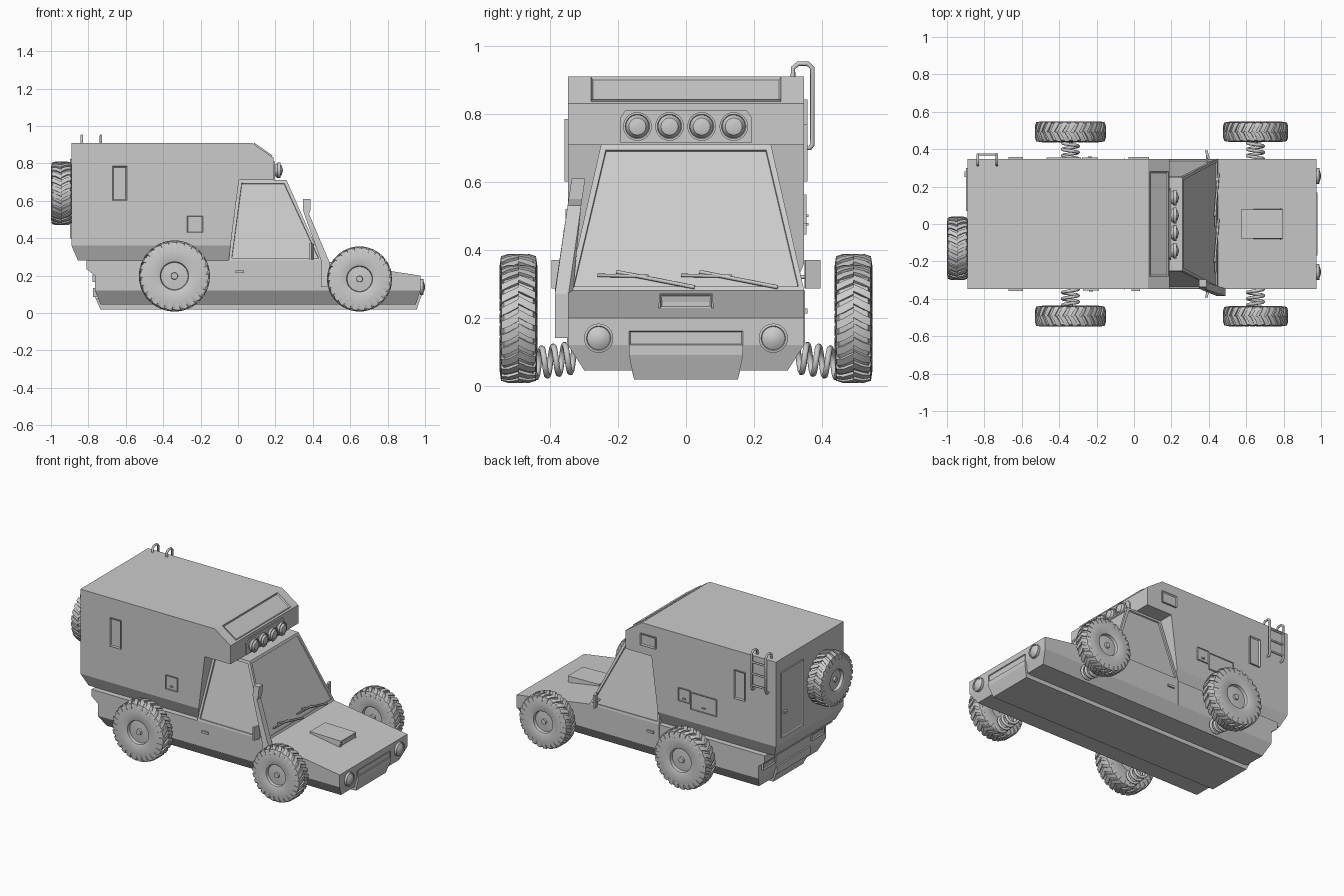
import bpy, bmesh
from math import sin, cos, pi
from mathutils import Matrix, Vector

if "Cube" in bpy.data.objects:
    bpy.data.objects.remove(bpy.data.objects["Cube"])


def finish(name, bm, smooth=None):
    bmesh.ops.recalc_face_normals(bm, faces=bm.faces)
    me = bpy.data.meshes.new(name)
    bm.to_mesh(me)
    bm.free()
    ob = bpy.data.objects.new(name, me)
    bpy.context.collection.objects.link(ob)
    if smooth:
        me.polygons.foreach_set("use_smooth", [True] * len(me.polygons))
        me.set_sharp_from_angle(angle=smooth)
    return ob


def prism(name, prof, y0, y1, crease=None, shape=None):
    """Side profile (x, z) extruded across y; crease=(z, y scale) tapers the sides below z."""
    bm = bmesh.new()
    a, b = ([bm.verts.new((x, y, z)) for x, z in prof] for y in (y0, y1))
    bm.faces.new(a)
    bm.faces.new(b)
    for i in range(len(a)):
        j = (i + 1) % len(a)
        bm.faces.new((a[i], a[j], b[j], b[i]))
    if crease:
        bmesh.ops.bisect_plane(bm, geom=bm.verts[:] + bm.edges[:] + bm.faces[:], dist=1e-4,
                               plane_co=(0, 0, crease[0]), plane_no=(0, 0, 1))
        for v in bm.verts:
            if v.co.z < crease[0] - .005:
                v.co.y *= crease[1]
    if shape:
        for v in bm.verts:
            shape(v.co)
    return finish(name, bm)


def box(name, loc, size, rot=None, face=None, t=.01, d=.006):
    """Box, optionally with one face (direction) inset and recessed."""
    bm = bmesh.new()
    bmesh.ops.create_cube(bm, size=1, matrix=Matrix.Diagonal((*size, 1)))
    if face:
        bm.normal_update()
        f = [f for f in bm.faces if f.normal.dot(Vector(face)) > .9]
        bmesh.ops.inset_region(bm, faces=f, thickness=t, depth=0)
        bmesh.ops.translate(bm, verts=f[0].verts[:], vec=Vector(face) * -d)
    m = Matrix.Translation(loc)
    if rot:
        m = m @ Matrix.Rotation(rot[0], 4, rot[1])
    bm.transform(m)
    return finish(name, bm)


def lathe_into(bm, prof, n):
    """Revolve (radius, height) around local Y."""
    rings = []
    for r, h in prof:
        if r < 1e-6:
            rings.append([bm.verts.new((0, h, 0))] * n)
        else:
            rings.append([bm.verts.new((r * cos(2 * pi * i / n), h, r * sin(2 * pi * i / n))) for i in range(n)])
    for p, q in zip(rings, rings[1:]):
        for i in range(n):
            j = (i + 1) % n
            bm.faces.new(list(dict.fromkeys((p[i], p[j], q[j], q[i]))))


def lamp(name, loc, prof):
    bm = bmesh.new()
    lathe_into(bm, prof, 24)
    bm.transform(Matrix.Translation(loc) @ Matrix.Rotation(-pi / 2, 4, 'Z'))
    finish(name, bm, .6)


def wheel(name, loc, R, w, turn=0, lugs=26):
    bm = bmesh.new()
    half = [(0, .40), (.09, .40), (.10, .30), (.38, .27), (.40, .44), (.46, .48), (.70, .49), (.86, .46), (.95, .40)]
    prof = [(r * R, h * w) for r, h in half]
    lathe_into(bm, prof + [(r, -h) for r, h in reversed(prof)], 40)
    # chevron tread blocks: stations run centre -> shoulder -> sidewall
    step = 2 * pi / lugs
    stations = [(0, .5, .92, 1.0), (.27, .1, .92, 1.0), (.46, -.1, .86, .965), (.50, -.1, .76, .80)]
    for side in (-1, 1):
        for i in range(lugs):
            prev = None
            for h, off, r0, r1 in stations:
                a = (i + off + (.25 if side > 0 else 0)) * step
                ring = [bm.verts.new((r * R * cos(a + s * step * .3), side * h * w, r * R * sin(a + s * step * .3)))
                        for r, s in ((r0, -1), (r1, -1), (r1, 1), (r0, 1))]
                if prev:
                    for k in range(4):
                        bm.faces.new((prev[k], prev[(k + 1) % 4], ring[(k + 1) % 4], ring[k]))
                else:
                    bm.faces.new(ring)
                prev = ring
            bm.faces.new(prev)
    bm.transform(Matrix.Translation(loc) @ Matrix.Rotation(turn, 4, 'Z'))
    finish(name, bm, .5)


def tube(name, pts, r):
    cu = bpy.data.curves.new(name, 'CURVE')
    cu.dimensions = '3D'
    cu.bevel_depth, cu.bevel_resolution, cu.use_fill_caps = r, 2, True
    sp = cu.splines.new('POLY')
    sp.points.add(len(pts) - 1)
    for p, c in zip(sp.points, pts):
        p.co = (*c, 1)
    bpy.context.collection.objects.link(bpy.data.objects.new(name, cu))


W = .348
# lower body and central keel
prism("lower_body", [(-.81, .28), (-.81, .235), (-.765, .20), (-.765, .12), (-.735, .045), (.95, .045),
                     (.975, .12), (.975, .20), (.45, .28)], -W, W, (.12, .86))
prism("keel", [(-.765, .085), (-.735, .018), (.955, .018), (.98, .09), (.98, .12), (.9, .12), (.9, .06), (-.7, .06)],
      -.168, .168, (.09, .91))
box("grille", (.972, 0, .14), (.016, .335, .042), face=(1, 0, 0), t=.006)
box("rear_bumper", (-.765, 0, .11), (.02, .34, .05))

# camper box with overhang above the cab
prism("camper", [(-.89, .91), (.075, .91), (.19, .83), (.19, .71), (.005, .71), (-.04, .36), (-.05, .28),
                 (-.855, .28), (-.89, .36)], -W, W, (.36, .9))
box("roof_window", (.133, 0, .871), (.118, .56, .012), (.607, 'Y'), (0, 0, 1), .01, .008)

# cab with recessed windscreen and side windows
bm = bmesh.new()
vs = [bm.verts.new(c) for s in (-1, 1) for c in
      ((-.05, s * W, .28), (.45, s * W, .28), (.26, s * .25, .71), (.005, s * .25, .71))]
bm.faces.new(vs[:4])
bm.faces.new(vs[4:])
for i in range(4):
    j = (i + 1) % 4
    bm.faces.new((vs[i], vs[j], vs[4 + j], vs[4 + i]))
bmesh.ops.recalc_face_normals(bm, faces=bm.faces)
glass = [f for f in bm.faces if abs(f.normal.y) > .5 or f.normal.x > .5]
bmesh.ops.inset_individual(bm, faces=glass, thickness=.022, depth=0)
bmesh.ops.inset_individual(bm, faces=glass, thickness=.002, depth=-.008)
finish("cab", bm)

# hood scoop
def lean(c):
    c.y *= .95 if c.z > .25 else 1
prism("hood_scoop", [(.572, .258), (.785, .225), (.795, .268), (.572, .272)], -.082, .082, shape=lean)
box("scoop_opening", (.792, 0, .247), (.008, .15, .036), face=(1, 0, 0), t=.006)

# snorkel on the right side, leaning with the windscreen pillar
def pillar(c):
    c.y += max(0, c.z - .28) * .15
prism("snorkel", [(.444, .14), (.444, .28), (.357, .52), (.347, .55), (.347, .61), (.387, .61), (.387, .55),
                  (.380, .53), (.49, .27), (.49, .14)], -.386, -.346, shape=pillar)

# wipers lying on the windscreen
def screen(y, z):
    return (.45 - (z - .28) * .442 + .006, y, z)
for k, y in enumerate((-.26, -.015)):
    tube(f"wiper_blade_{k}", [screen(y, .325), screen(y + .15, .322)], .005)
    tube(f"wiper_arm_{k}", [screen(y + .055, .335), screen(y + .285, .29)], .006)

# lamps
prism("roof_lamp_plate", [(.185, .715), (.198, .715), (.198, .81), (.185, .81)], -.193, .193, (.79, 1),
      lambda c: setattr(c, 'y', c.y * (.93 if c.z > .8 else 1)))
for k in range(4):
    lamp(f"roof_lamp_{k}", (.192, -.143 + .0945 * k, .763),
         [(0, 0), (.028, 0), (.034, .012), (.042, .02), (.042, .034), (.036, .034), (.034, .028), (.025, .042), (0, .048)])
for s in (-1, 1):
    lamp(f"headlight_{s}", (.972, s * .257, .14),
         [(0, 0), (.043, 0), (.043, .018), (.036, .02), (.034, .016), (.02, .025), (0, .028)])
    box(f"tail_light_{s}", (-.768, s * .25, .185), (.018, .13, .04), face=(-1, 0, 0))
    # side windows, mirrors, door handles and door seams
    n = (0, s, 0)
    box(f"camper_window_{s}", (-.633, s * W, .693), (.078, .018, .185), face=n)
    box(f"mirror_{s}", (.392, s * .372, .328), (.014, .045, .085), (s * .25, 'Z'))
    tube(f"mirror_arm_{s}", [(.39, s * .33, .32), (.39, s * .37, .32)], .006)
    box(f"door_handle_{s}", (.01, s * W, .22), (.045, .018, .014))
    for x in (-.05, .445):
        box(f"door_seam_{x}_{s}", (x, s * W, .2), (.005, .004, .16))

# service hatches
box("right_hatch", (-.23, -W, .475), (.085, .014, .09), face=(0, -1, 0), t=.006, d=.003)
box("left_hatch_small", (-.235, W, .52), (.085, .014, .085), face=(0, 1, 0), t=.006, d=.003)
box("left_hatch_large", (-.375, W, .5), (.185, .014, .11), face=(0, 1, 0), t=.006, d=.003)
box("left_front_window", (.025, W, .805), (.11, .018, .075), face=(0, 1, 0))
for k, (x, y, z) in enumerate(((-.23, -.356, .455), (-.235, .356, .5), (-.375, .356, .475))):
    box(f"hatch_latch_{k}", (x, y, z), (.02, .008, .008))

# rear door
box("rear_door", (-.89, .185, .612), (.014, .23, .425), face=(-1, 0, 0), t=.012, d=.004)
box("rear_door_handle", (-.898, .265, .56), (.016, .03, .014))

# ladder hooked over the roof edge
for k, x in enumerate((-.835, -.733)):
    tube(f"ladder_rail_{k}", [(x, .315, .9), (x, .315, .935), (x, .33, .948), (x, .358, .948), (x, .372, .935),
                              (x, .372, .71), (x, .365, .70), (x, .34, .70)], .007)
for k in range(3):
    tube(f"ladder_rung_{k}", [(-.835, .372, .73 + .075 * k), (-.733, .372, .73 + .075 * k)], .006)

# wheels, coil springs and the spare
for tag, x, R in (("rear", -.34, .19), ("front", .65, .174)):
    for s in (-1, 1):
        w = .112 if tag == "rear" else .108
        wheel(f"{tag}_wheel_{s}", (x, s * .493, R + .008), R, w)
        pts = []
        for i in range(61):
            f = i / 60
            a = f * 8 * pi
            pts.append((x + .042 * cos(a), s * (.315 + .135 * f), .085 - .02 * f + .042 * sin(a)))
        tube(f"{tag}_spring_{s}", pts, .009)
wheel("spare_wheel", (-.944, -.13, .64), .17, .112, pi / 2)
